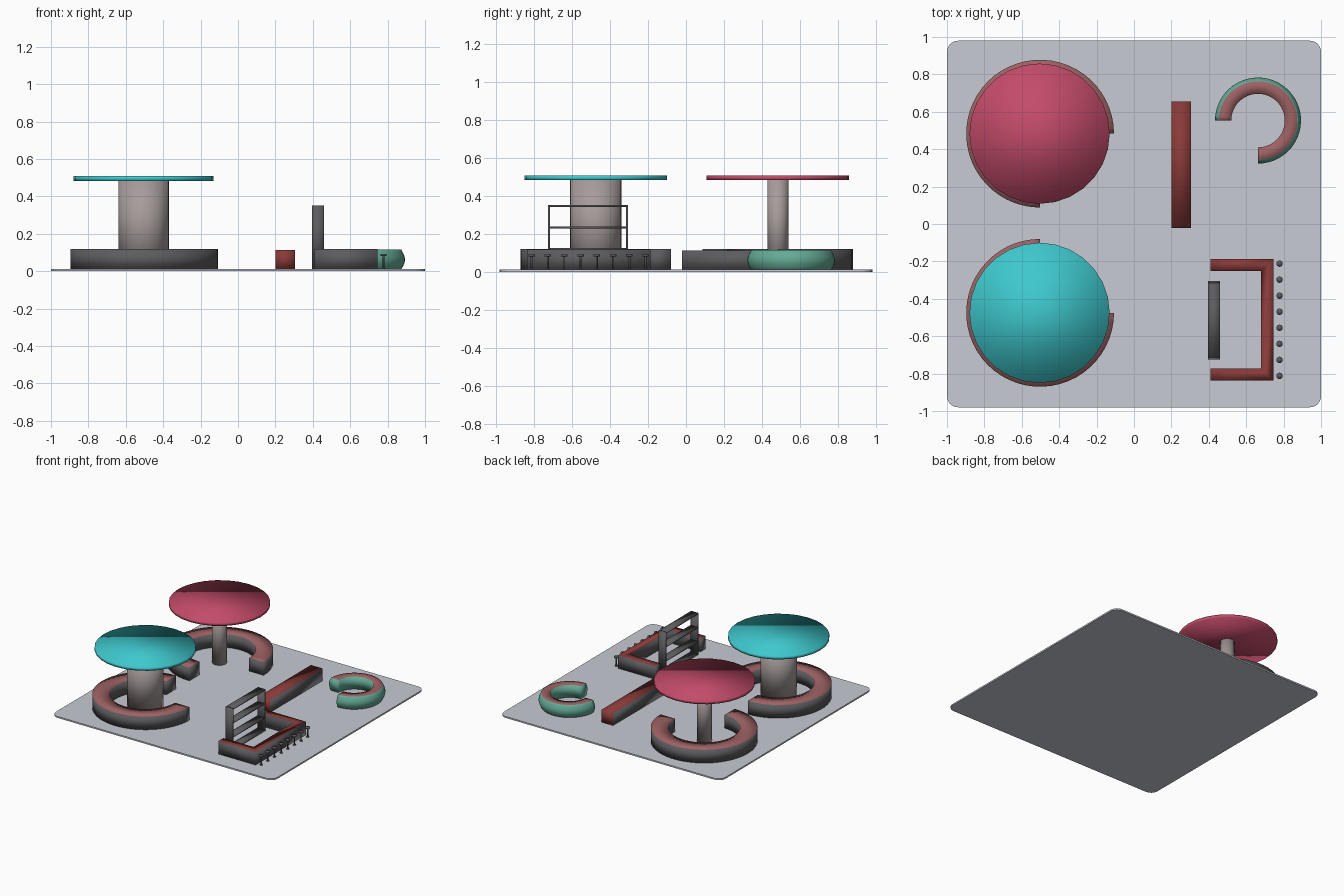
import bpy, bmesh
from math import cos, sin, radians, pi
from mathutils import Vector

cube = bpy.data.objects.get("Cube")
if cube:
    bpy.data.objects.remove(cube, do_unlink=True)


def material(name, r, g, b):
    # 8-bit screen colour to linear
    lin = [((c / 255 + 0.055) / 1.055) ** 2.4 for c in (r, g, b)] + [1]
    m = bpy.data.materials.new(name)
    m.use_nodes = True
    m.diffuse_color = lin
    m.node_tree.nodes["Principled BSDF"].inputs["Base Color"].default_value = lin
    return m


PLATE = material("pale grey", 200, 203, 212)
DARK = material("dark grey", 92, 92, 95)
STONE = material("warm grey", 165, 155, 154)
TEAL = material("teal", 62, 200, 205)
PINK = material("raspberry", 195, 75, 105)
SEAT = material("dusty rose", 158, 98, 100)
RED = material("brick red", 136, 58, 56)
GREEN = material("sea green", 100, 170, 150)


def finish(name, bm, mats, rule=None, smooth=True):
    bmesh.ops.recalc_face_normals(bm, faces=bm.faces)
    bm.normal_update()
    for f in bm.faces:
        f.smooth = smooth
        if rule and rule(f):
            f.material_index = 1
    me = bpy.data.meshes.new(name)
    bm.to_mesh(me)
    bm.free()
    for m in mats:
        me.materials.append(m)
    ob = bpy.data.objects.new(name, me)
    bpy.context.collection.objects.link(ob)
    return ob


def is_top(f):
    return f.normal.z > 0.9


def prism(bm, outline, z0, z1):
    base = bm.faces.new([bm.verts.new((x, y, z0)) for x, y in outline])
    top = bmesh.ops.extrude_face_region(bm, geom=[base], use_keep_orig=True)
    verts = [v for v in top["geom"] if isinstance(v, bmesh.types.BMVert)]
    bmesh.ops.translate(bm, verts=verts, vec=(0, 0, z1 - z0))


def box(bm, x0, x1, y0, y1, z0, z1):
    prism(bm, [(x0, y0), (x1, y0), (x1, y1), (x0, y1)], z0, z1)


def circle(x, y, r, n):
    return [(x + r * cos(2 * pi * i / n), y + r * sin(2 * pi * i / n)) for i in range(n)]


def arc_solid(bm, cx, cy, profile, start, sweep, steps):
    # sweep a closed (radius, height) profile around a vertical axis, capped at both ends
    rings = []
    for i in range(steps + 1):
        a = radians(start + sweep * i / steps)
        rings.append([bm.verts.new((cx + r * cos(a), cy + r * sin(a), z)) for r, z in profile])
    n = len(profile)
    for a, b in zip(rings, rings[1:]):
        for j in range(n):
            k = (j + 1) % n
            bm.faces.new((a[j], a[k], b[k], b[j]))
    bm.faces.new(rings[0])
    bm.faces.new(rings[-1])


# Ground plate with rounded corners
bm = bmesh.new()
outline = []
for q, (sx, sy) in enumerate([(1, 1), (-1, 1), (-1, -1), (1, -1)]):
    for i in range(7):
        a = pi / 2 * (q + i / 6)
        outline.append((sx * 0.94 + 0.06 * cos(a), sy * 0.92 + 0.06 * sin(a)))
prism(bm, outline, 0, 0.012)
finish("ground_plate", bm, [PLATE], smooth=False)

# Two round canopies, each with a column and a three-quarter ring bench
for side, cy, column_r, colour, start in (("front", -0.475, 0.135, TEAL, 90),
                                          ("back", 0.483, 0.055, PINK, 0)):
    bm = bmesh.new()
    prism(bm, circle(-0.505, cy, 0.375, 28), 0.483, 0.508)
    finish(side + "_canopy", bm, [colour])

    bm = bmesh.new()
    prism(bm, circle(-0.505, cy, column_r, 32), 0.01, 0.484)
    finish(side + "_column", bm, [STONE])

    bm = bmesh.new()
    profile = [(0.265, 0.01), (0.395, 0.01), (0.395, 0.12), (0.265, 0.12)]
    arc_solid(bm, -0.502, cy, profile, start, 270, 40)
    finish(side + "_ring_bench", bm, [DARK, SEAT], is_top)

# Small curved bench with bulging sides
bm = bmesh.new()
zs = [0.01 + 0.105 * i / 8 for i in range(9)]
bulge = [0.02 * sin(pi * i / 8) for i in range(9)]
profile = [(0.21 + b, z) for b, z in zip(bulge, zs)]
profile += [(0.143, z) for z in (0.115, 0.01)]
arc_solid(bm, 0.663, 0.553, profile, -90, 270, 40)
finish("curved_bench", bm, [GREEN, SEAT], is_top)

# Long straight bench: coloured top and ends
bm = bmesh.new()
box(bm, 0.2, 0.305, -0.022, 0.655, 0.01, 0.113)
finish("long_bench", bm, [DARK, RED], lambda f: is_top(f) or abs(f.normal.y) > 0.9)

# U-shaped bench
bm = bmesh.new()
prism(bm, [(0.41, -0.837), (0.745, -0.837), (0.745, -0.187), (0.41, -0.187),
           (0.41, -0.252), (0.68, -0.252), (0.68, -0.772), (0.41, -0.772)], 0.01, 0.118)
finish("u_bench", bm, [DARK, RED], is_top)

# Open shelf unit: two uprights and four boards
bm = bmesh.new()
for y in (-0.725, -0.315):
    box(bm, 0.395, 0.46, y, y + 0.01, 0.01, 0.352)
for z in (0.012, 0.115, 0.23, 0.342):
    box(bm, 0.395, 0.46, -0.715, -0.315, z, z + 0.01)
finish("shelf_unit", bm, [DARK])

# Row of stools behind the U-shaped bench
for i in range(8):
    y = -0.812 + 0.0857 * i
    bm = bmesh.new()
    prism(bm, circle(0.778, y, 0.005, 8), 0.01, 0.082)
    prism(bm, circle(0.778, y, 0.017, 16), 0.082, 0.092)
    prism(bm, circle(0.778, y, 0.011, 12), 0.01, 0.016)
    finish("stool_%d" % (i + 1), bm, [DARK])
